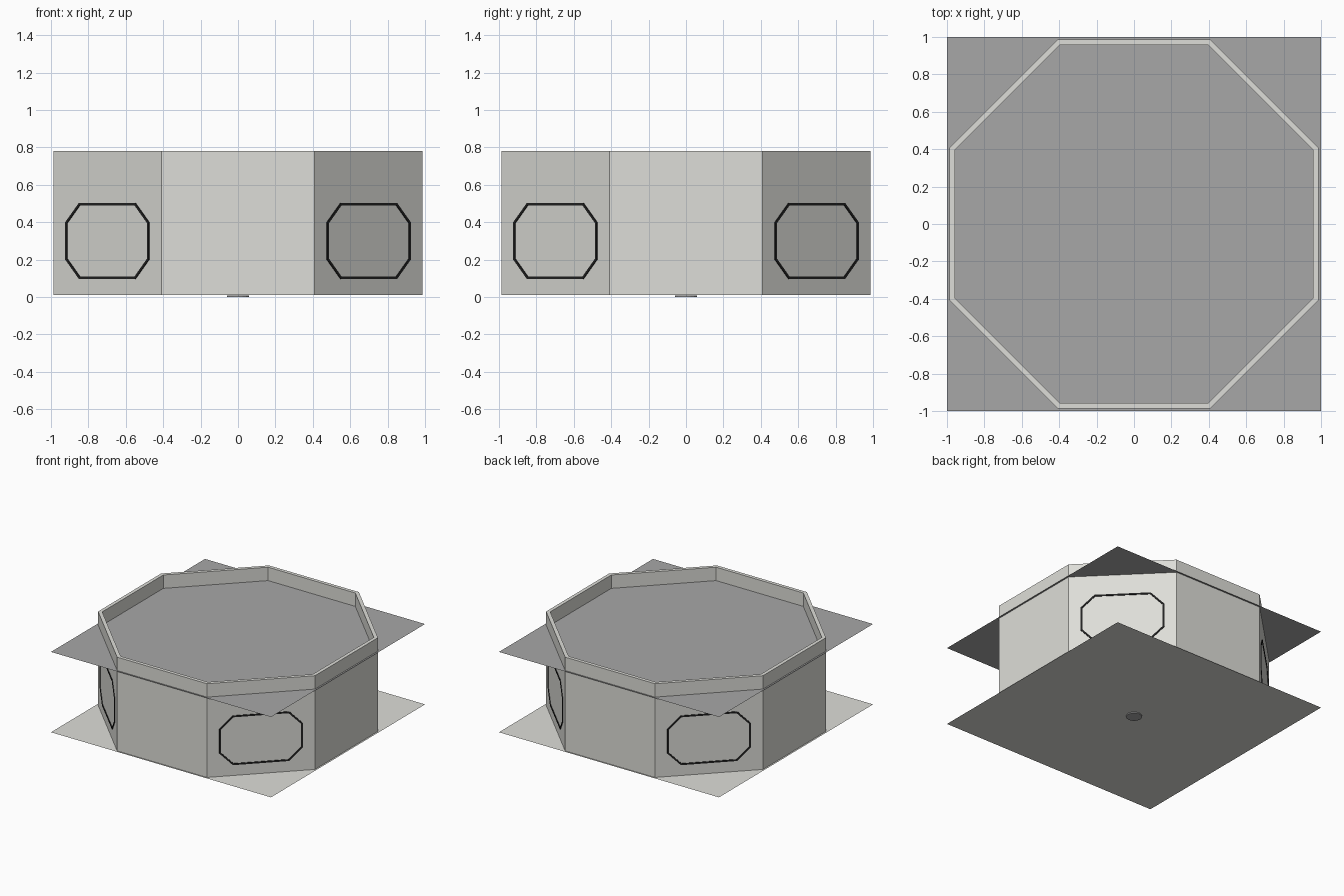
import bpy, bmesh, math
from mathutils import Matrix, Vector

cube = bpy.data.objects.get("Cube")
if cube:
    bpy.data.objects.remove(cube)

BASE, TOP, ROOF = 0.01, 0.78, 0.67
OUTER, INNER = 0.986, 0.957     # wall distances from the centre


def material(name, color):
    m = bpy.data.materials.new(name)
    m.use_nodes = True
    m.diffuse_color = (*color, 1)
    m.node_tree.nodes["Principled BSDF"].inputs["Base Color"].default_value = (*color, 1)
    return m


wall_mat = material("pale stone", (0.73, 0.73, 0.69))
roof_mat = material("mid grey", (0.39, 0.39, 0.39))
frame_mat = material("black trim", (0.015, 0.015, 0.015))


def finish(name, bm, mat, matrix=Matrix()):
    bm.transform(matrix)
    mesh = bpy.data.meshes.new(name)
    bm.to_mesh(mesh)
    bm.free()
    mesh.materials.append(mat)
    obj = bpy.data.objects.new(name, mesh)
    bpy.context.collection.objects.link(obj)
    return obj


def ring(outer, inner, low, high):
    """Closed band between two matching outlines."""
    bm = bmesh.new()
    loops = [[bm.verts.new((x, y, z)) for x, y in pts]
             for pts, z in ((outer, low), (outer, high), (inner, high), (inner, low))]
    n = len(outer)
    for a, b in zip(loops, loops[1:] + loops[:1]):
        for i in range(n):
            j = (i + 1) % n
            bm.faces.new((a[i], a[j], b[j], b[i]))
    bmesh.ops.recalc_face_normals(bm, faces=bm.faces)
    return bm


def regular_octagon(apothem):
    r = apothem / math.cos(math.pi / 8)
    return [(r * math.cos(a), r * math.sin(a))
            for a in (math.pi / 8 + i * math.pi / 4 for i in range(8))]


def cut_rectangle(a, b, c):
    """Rectangle of half sizes a, b with corners cut by c."""
    return [(a, b - c), (a - c, b), (c - a, b), (-a, b - c),
            (-a, c - b), (c - a, -b), (a - c, -b), (a, c - b)]


def on_wall(angle, height):
    """Local x along the wall, local y up, local z outward."""
    out = Vector((math.cos(angle), math.sin(angle), 0))
    side = Vector((-out.y, out.x, 0))
    m = Matrix((side, (0, 0, 1), out)).transposed().to_4x4()
    m.translation = out * OUTER + Vector((0, 0, height))
    return m


def square_sheet(name, z, mat):
    bm = bmesh.new()
    bmesh.ops.create_grid(bm, x_segments=1, y_segments=1, size=1)
    finish(name, bm, mat, Matrix.Translation((0, 0, z)))


# Ground sheet, roof sheet and eight-sided wall
square_sheet("floor", BASE, wall_mat)
square_sheet("roof", ROOF, roof_mat)
finish("walls", ring(regular_octagon(OUTER), regular_octagon(INNER), BASE, TOP), wall_mat)

# Window frames on the diagonal walls
WIDTH = 0.013
outer = cut_rectangle(0.316, 0.203, 0.103)
inner = cut_rectangle(0.316 - WIDTH, 0.203 - WIDTH, 0.103 - 0.586 * WIDTH)
for i, name in enumerate(("back_left", "back_right", "front_right", "front_left")):
    angle = math.pi / 4 + i * math.pi / 2
    finish(name + "_window_frame", ring(outer, inner, -0.002, 0.005),
           frame_mat, on_wall(angle, 0.3))

# Flush door panel on the back wall
bm = bmesh.new()
bm.faces.new([bm.verts.new((x, y, 0.002)) for x, y in cut_rectangle(0.205, 0.22, 0.1)])
finish("back_door_panel", bm, wall_mat, on_wall(math.pi / 2, 0.26))

# Small drain disc under the floor
bm = bmesh.new()
bmesh.ops.create_cone(bm, cap_ends=True, segments=16, radius1=0.06, radius2=0.06, depth=BASE)
finish("drain_disc", bm, roof_mat, Matrix.Translation((0, 0, BASE / 2 - 0.0005)) @ Matrix.Scale(0.9, 4, (0, 0, 1)))
